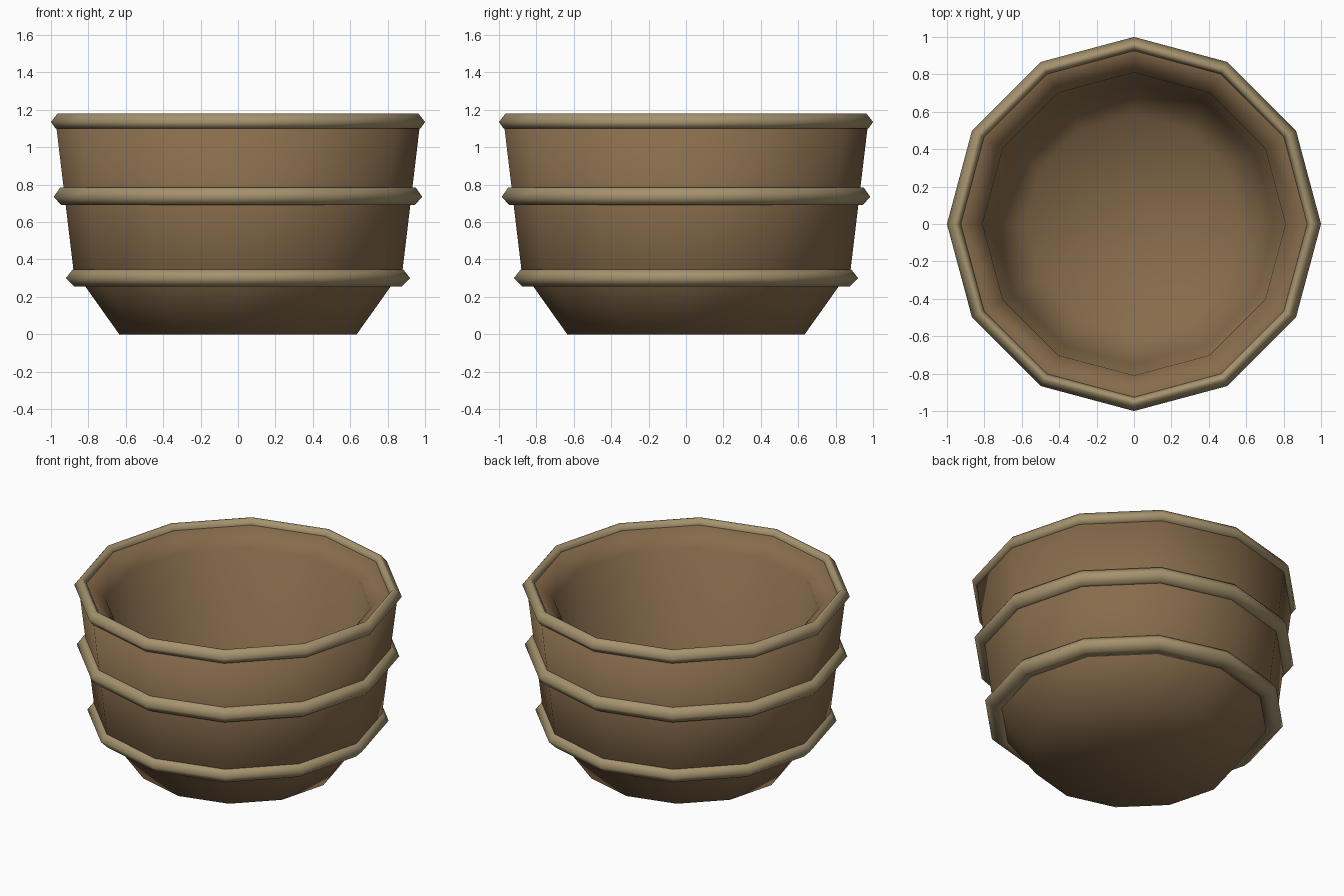
import bpy, bmesh, math

if "Cube" in bpy.data.objects:
    bpy.data.objects.remove(bpy.data.objects["Cube"])

SIDES = 12


def material(name, rgb):
    m = bpy.data.materials.new(name)
    m.diffuse_color = (*rgb, 1.0)
    m.use_nodes = True
    m.node_tree.nodes["Principled BSDF"].inputs["Base Color"].default_value = m.diffuse_color
    return m


def lathe(name, profile, mat, closed):
    """Spin (radius, z) points around z; closed loops the profile, otherwise both ends get a fan cap."""
    bm = bmesh.new()
    loops = []
    for r, z in profile:
        loops.append([bm.verts.new((r * math.cos(i * math.tau / SIDES),
                                    r * math.sin(i * math.tau / SIDES), z))
                      for i in range(SIDES)])
    pairs = list(zip(loops, loops[1:]))
    if closed:
        pairs.append((loops[-1], loops[0]))
    for a, b in pairs:
        for i in range(SIDES):
            j = (i + 1) % SIDES
            bm.faces.new((a[i], a[j], b[j], b[i]))
    if not closed:
        for loop in (loops[0], loops[-1]):
            pole = bm.verts.new((0, 0, loop[0].co.z))
            for i in range(SIDES):
                bm.faces.new((loop[i], loop[(i + 1) % SIDES], pole))
    bmesh.ops.recalc_face_normals(bm, faces=bm.faces)
    for f in bm.faces:
        f.smooth = True
    mesh = bpy.data.meshes.new(name)
    bm.to_mesh(mesh)
    bm.free()
    mesh.materials.append(mat)
    ob = bpy.data.objects.new(name, mesh)
    bpy.context.collection.objects.link(ob)
    return ob


brown = material("brown_clay", (0.245, 0.15, 0.072))
tan = material("tan_trim", (0.375, 0.29, 0.155))

# Pot body: tapered foot, outer wall, sloping inner lip, tapering inner wall and floor
lathe("pot_body", [(0.635, 0.0), (0.88, 0.345), (0.975, 1.14), (0.93, 1.15),
                   (0.81, 1.05), (0.75, 0.30), (0.58, 0.10)], brown, False)

# Raised bands and the rim
lathe("lower_band", [(0.80, 0.255), (0.875, 0.255), (0.92, 0.30),
                     (0.885, 0.345), (0.84, 0.345)], tan, True)
lathe("middle_band", [(0.88, 0.69), (0.945, 0.69), (0.985, 0.735),
                      (0.95, 0.785), (0.88, 0.785)], tan, True)
lathe("rim", [(0.94, 1.10), (0.975, 1.10), (1.0, 1.135),
              (0.965, 1.18), (0.945, 1.18), (0.925, 1.145)], tan, True)
